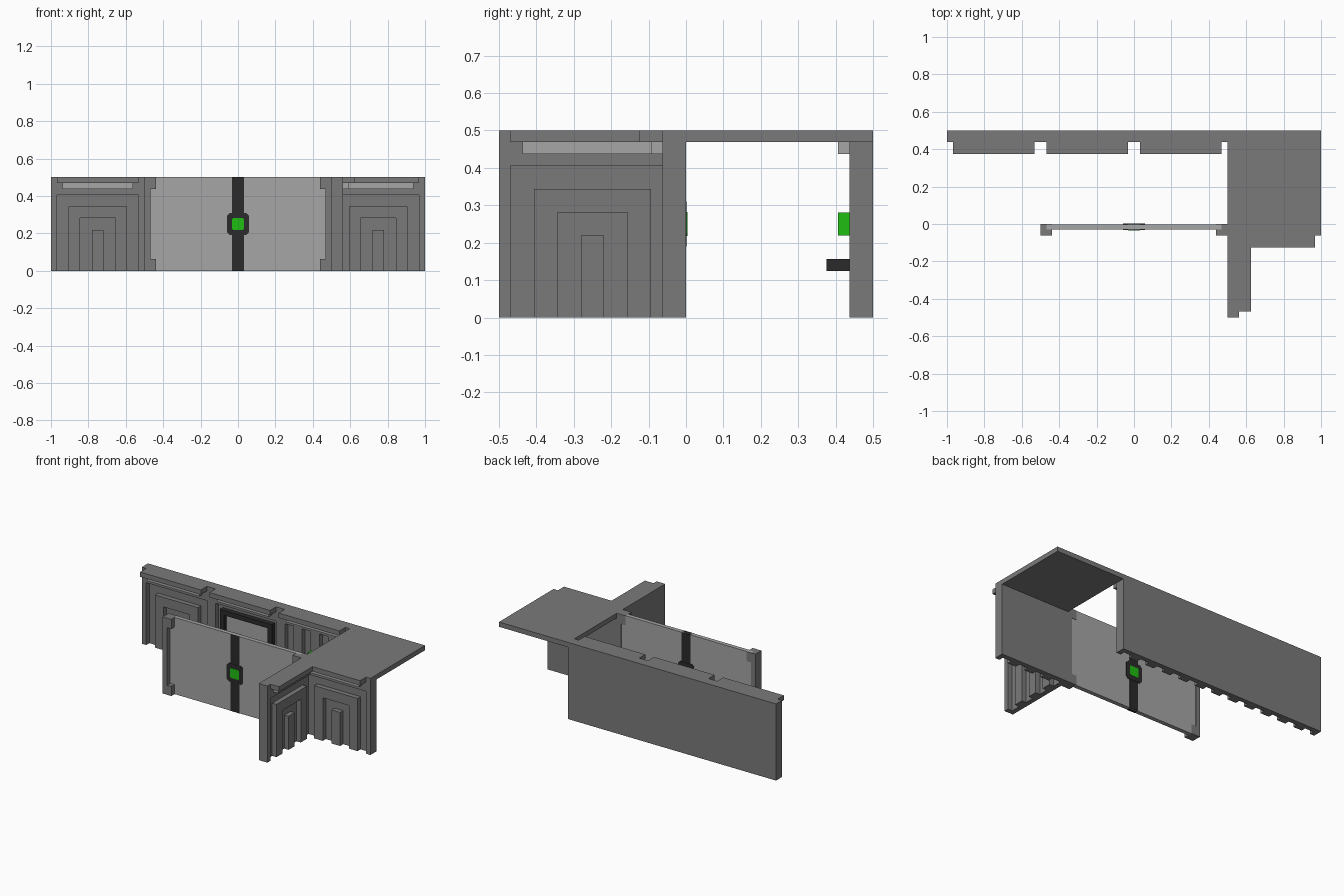
import bpy
import bmesh
import math
from mathutils import Matrix

cube = bpy.data.objects.get("Cube")
if cube:
    bpy.data.objects.remove(cube, do_unlink=True)

U = 1 / 32  # grid unit of the kit


def material(name, rgb):
    m = bpy.data.materials.new(name)
    m.use_nodes = True
    color = (*rgb, 1.0)
    m.diffuse_color = color
    bsdf = m.node_tree.nodes["Principled BSDF"]
    bsdf.inputs["Base Color"].default_value = color
    bsdf.inputs["Roughness"].default_value = 0.8
    return m


GRAY = material("wall gray", (0.195, 0.195, 0.195))
LIGHT = material("light gray", (0.38, 0.38, 0.38))
DARK = material("dark trim", (0.024, 0.024, 0.024))
GREEN = material("green light", (0.014, 0.51, 0.006))


def prism(bm, outline, y0, y1):
    """Extrude an x-z outline from y0 to y1."""
    face = bm.faces.new([bm.verts.new((x, y0, z)) for x, z in outline])
    ext = bmesh.ops.extrude_face_region(bm, geom=[face])
    for v in ext["geom"]:
        if isinstance(v, bmesh.types.BMVert):
            v.co.y = y1


def rect(x0, x1, z0, z1):
    return [(x0, z0), (x1, z0), (x1, z1), (x0, z1)]


def arch(outer, top, inner, inner_top):
    """Upside-down U, centred on x = 0 and standing on z = 0."""
    return [(-outer, 0), (-inner, 0), (-inner, inner_top), (inner, inner_top),
            (inner, 0), (outer, 0), (outer, top), (-outer, top)]


def part(name, mat, pieces, place=Matrix()):
    """Each piece is (outline, y0, y1)."""
    bm = bmesh.new()
    for outline, y0, y1 in pieces:
        prism(bm, outline, y0, y1)
    bmesh.ops.recalc_face_normals(bm, faces=bm.faces)
    me = bpy.data.meshes.new(name)
    bm.to_mesh(me)
    bm.free()
    me.materials.append(mat)
    ob = bpy.data.objects.new(name, me)
    ob.matrix_world = place
    bpy.context.collection.objects.link(ob)
    return ob


def wall_panel(name, relief, place):
    """Half-unit wall: back slab, front surround, relief, light strip and cover."""
    part(name, GRAY, [
        (rect(-8 * U, 8 * U, 0, 16 * U), -U, 0),
        (arch(8 * U, 16 * U, 7 * U, 13 * U), -2 * U, -U),
    ] + [(outline, -2 * U, -U) for outline in relief], place)
    part(name + "_light_strip", LIGHT,
         [(rect(-6 * U, 6 * U, 14 * U, 15 * U), -3 * U, -2 * U)], place)
    part(name + "_cover", GRAY,
         [(rect(-7 * U, 7 * U, 15 * U, 16 * U), -4 * U, -2 * U)], place)


def at(x, y, turn=0):
    return Matrix.Translation((x, y, 0)) @ Matrix.Rotation(math.radians(turn), 4, "Z")


def slats(top):
    return [rect((c - 1) * U, (c + 1) * U, 0, top) for c in (-4, 0, 4)]


# Nested arch relief
arches = [arch(5 * U, 11 * U, 3 * U, 9 * U), rect(-U, U, 0, 7 * U)]

# Long back wall: arch panel, screen panel, slatted panel
wall_panel("back_wall_arches", arches, at(-0.75, 0.5))
wall_panel("back_wall_screen", slats(4 * U), at(-0.25, 0.5))
wall_panel("back_wall_slats", slats(13 * U), at(0.25, 0.5))

# Corner walls
wall_panel("corner_wall_side", arches, at(0.75, 0))
wall_panel("corner_wall_front", arches, at(0.5, -0.25, 90))

# Ceiling slab
part("ceiling", GRAY, [(rect(0.5, 1, 15 * U, 16 * U), 0, 0.5)])

# Screen with dark frame and keyboard shelf
screen = at(-0.25, 0.5)
part("screen_frame", DARK, [
    (rect(-6 * U, 6 * U, 11 * U, 12 * U), -2 * U, -U),
    (rect(-6 * U, 6 * U, 4 * U, 5 * U), -2 * U, -U),
    (rect(-6 * U, -5 * U, 5 * U, 11 * U), -2 * U, -U),
    (rect(5 * U, 6 * U, 5 * U, 11 * U), -2 * U, -U)], screen)
part("screen", LIGHT, [(rect(-5 * U, 5 * U, 5 * U, 11 * U), -1.3 * U, -U)], screen)
part("keyboard_shelf", DARK, [(rect(-4 * U, 4 * U, 4 * U, 5 * U), -4 * U, -2 * U)], screen)

# Green button on the slatted panel
part("wall_button", GREEN, [(rect(-U, U, 7 * U, 9 * U), -3 * U, -2 * U)], at(0.25, 0.5))

# Door leaf with frame posts
part("door_leaf", LIGHT, [(rect(-15 * U, 15 * U, 0, 0.5), -0.029, -0.002)])
for name, s in (("right", -1), ("left", 1)):
    post = [(16, 0), (14, 0), (14, 2), (15, 2), (15, 14), (14, 14), (14, 16), (16, 16)]
    part("door_post_" + name, GRAY, [([(s * x * U, z * U) for x, z in post], -2 * U, 0)])

# Door seam, lock plate and lock light, showing on both faces
part("door_seam", DARK, [(rect(-U, U, 0, 0.5), -U, 0)])
w, h, c = 0.058, 0.06, 0.014
plate = [(-w + c, -h), (w - c, -h), (w, -h + c), (w, h - c),
         (w - c, h), (-w + c, h), (-w, h - c), (-w, -h + c)]
part("door_lock_plate", DARK, [([(x, z + 0.25) for x, z in plate], -U - 0.002, 0.002)])
w, c = 0.032, 0.006
lamp = [(-w + c, -w), (w - c, -w), (w, -w + c), (w, w - c),
        (w - c, w), (-w + c, w), (-w, w - c), (-w, -w + c)]
part("door_lock_light", GREEN, [([(x, z + 0.25) for x, z in lamp], -U - 0.004, 0.004)])
